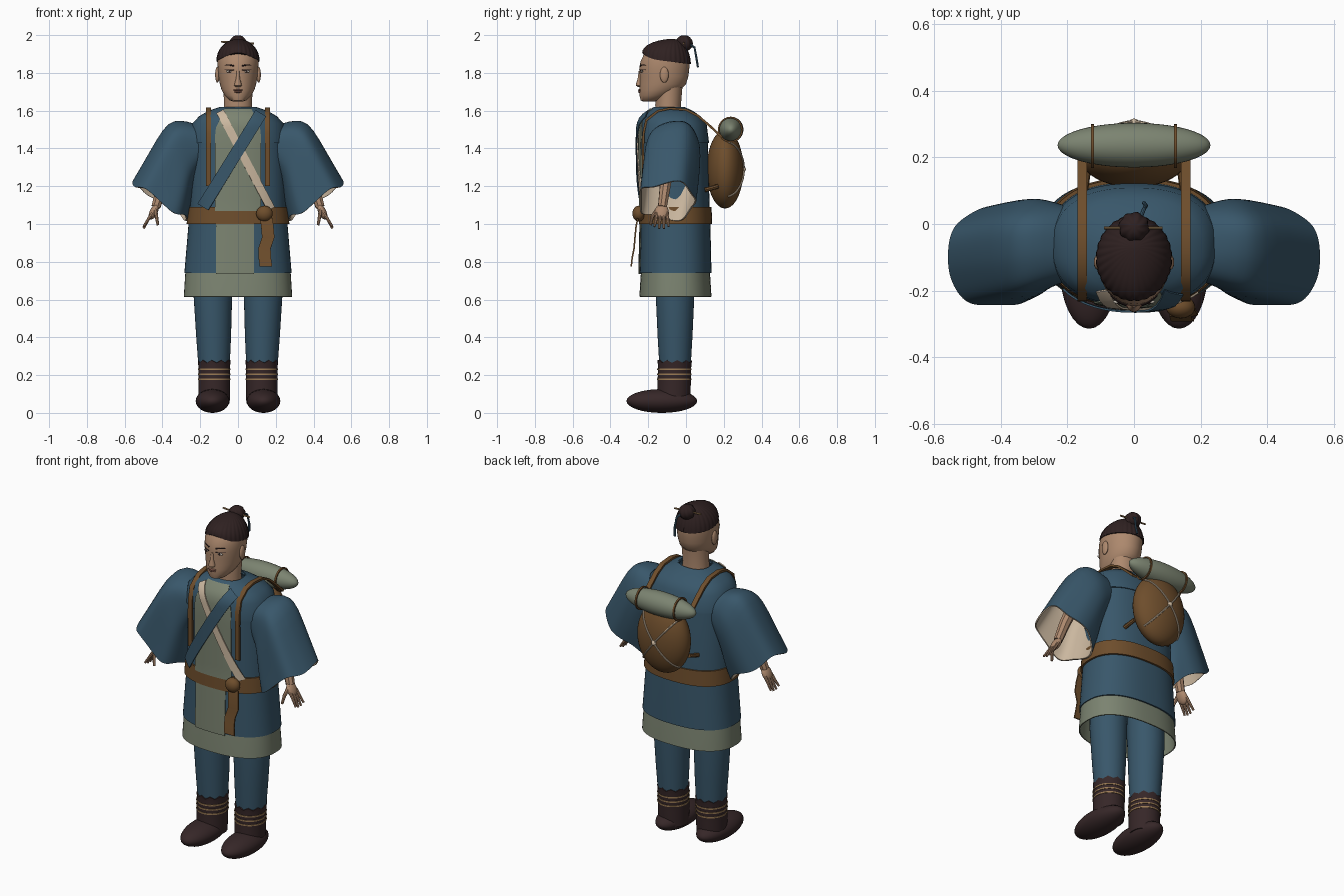
import bpy, bmesh
from math import sin, cos, pi, copysign
from mathutils import Vector

cube = bpy.data.objects.get("Cube")
if cube:
    bpy.data.objects.remove(cube, do_unlink=True)


def material(name, *rgb):
    m = bpy.data.materials.new(name)
    m.use_nodes = True
    m.diffuse_color = (*rgb, 1)
    m.node_tree.nodes["Principled BSDF"].inputs["Base Color"].default_value = (*rgb, 1)
    return m


blue = material("blue cloth", .04, .095, .145)
sage = material("sage cloth", .2, .23, .165)
brown = material("brown leather", .155, .075, .025)
skin = material("skin", .42, .25, .155)
cream = material("cream lining", .6, .48, .35)
hair = material("dark hair", .028, .015, .015)
boot = material("dark boot leather", .037, .02, .021)
tan = material("tan cord", .33, .2, .09)
lip = material("lips", .27, .12, .085)
white = material("eye white", .6, .55, .48)


def finish(ob, name, mats):
    ob.name = name
    for m in mats:
        ob.data.materials.append(m)
    bpy.ops.object.select_all(action='DESELECT')
    ob.select_set(True)
    bpy.context.view_layer.objects.active = ob
    for mod in list(ob.modifiers):
        bpy.ops.object.modifier_apply(modifier=mod.name)
    bpy.ops.object.shade_smooth_by_angle(angle=.75)
    return ob


def surface(name, rows, *mats, closed=True, caps=False, thick=0, smooth=0, offset=-1):
    """Skin a list of point rows, optionally capped, smoothed and thickened."""
    bm = bmesh.new()
    vs = [[bm.verts.new(p) for p in row] for row in rows]
    n = len(vs[0])
    for a, b in zip(vs, vs[1:]):
        for i in range(n if closed else n - 1):
            j = (i + 1) % n
            bm.faces.new((a[i], a[j], b[j], b[i]))
    if caps:
        bm.faces.new(vs[0])
        bm.faces.new(vs[-1])
    bmesh.ops.recalc_face_normals(bm, faces=bm.faces[:])
    me = bpy.data.meshes.new(name)
    bm.to_mesh(me)
    bm.free()
    ob = bpy.data.objects.new(name, me)
    bpy.context.collection.objects.link(ob)
    if smooth:
        ob.modifiers.new("smooth", 'SUBSURF').levels = smooth
    if thick:
        mod = ob.modifiers.new("thickness", 'SOLIDIFY')
        mod.thickness, mod.offset = thick, offset
        mod.material_offset = mod.material_offset_rim = len(mats) - 1
    return finish(ob, name, mats)


def unit(t, p):
    c, s = cos(t), sin(t)
    return copysign(abs(c) ** (2 / p), c), copysign(abs(s) ** (2 / p), s)


def ring(z, cx, cy, rx, ry, p=2, n=40, wave=0):
    pts = []
    for i in range(n):
        t = 2 * pi * i / n
        c, s = unit(t, p)
        pts.append((cx + rx * c, cy + ry * s, z + wave * sin(10 * t)))
    return pts


def ball(name, loc, size, mat, seg=24):
    bpy.ops.mesh.primitive_uv_sphere_add(segments=seg, ring_count=seg // 2, radius=1, location=loc)
    ob = bpy.context.object
    ob.scale = size
    return finish(ob, name, [mat])


def tube(name, pts, r, mat, tip=1):
    cu = bpy.data.curves.new(name, 'CURVE')
    cu.dimensions, cu.bevel_depth, cu.bevel_resolution, cu.use_fill_caps = '3D', r, 2, True
    sp = cu.splines.new('POLY')
    sp.points.add(len(pts) - 1)
    for i, (pt, p) in enumerate(zip(sp.points, pts)):
        pt.co = (*p, 1)
        pt.radius = 1 + (tip - 1) * i / (len(pts) - 1)
    ob = bpy.data.objects.new(name, cu)
    bpy.context.collection.objects.link(ob)
    bpy.ops.object.select_all(action='DESELECT')
    ob.select_set(True)
    bpy.context.view_layer.objects.active = ob
    bpy.ops.object.convert(target='MESH')
    return finish(bpy.context.object, name, [mat])


def lerp(table, z):
    for a, b in zip(table, table[1:]):
        if z <= b[0]:
            k = max(0, (z - a[0]) / (b[0] - a[0]))
            return [u + (v - u) * k for u, v in zip(a[1:], b[1:])]
    return table[-1][1:]


def front(table, x, z, p):
    cy, rx, ry = lerp(table, z)
    return cy - ry * (1 - min(.98, abs(x / rx)) ** p) ** (1 / p)


# Robe profile: height, centre y, half width, half depth
P = 2.4
BODY = [(.74, -.055, .284, .19), (1, -.055, .262, .184), (1.09, -.055, .255, .18),
        (1.43, -.062, .25, .178), (1.53, -.067, .238, .17), (1.57, -.075, .2, .147),
        (1.6, -.083, .15, .112), (1.62, -.09, .088, .074)]


def body_ring(z, grow=0):
    cy, rx, ry = lerp(BODY, z)
    return ring(z, 0, cy, rx + grow, ry + grow, P, 56)


surface("robe", [body_ring(b[0]) for b in BODY], blue, thick=.008)
surface("shoulder_yoke", [body_ring(b[0], .006) for b in BODY[3:]], blue, thick=.005)
surface("underskirt", [ring(z, 0, -.056, r, r - .096, P, 56)
                       for z, r in ((.615, .287), (.74, .279), (.98, .255))], sage, thick=.006)
surface("belt", [body_ring(z, .01) for z in (1, 1.09)], brown, thick=.012)


# Sage panels in the robe opening
def panel(name, edges, off):
    rows = []
    for i in range(17):
        z = edges[0][0] + (edges[-1][0] - edges[0][0]) * i / 16
        lo, hi = lerp(edges, z)
        xs = [lo + (hi - lo) * k / 12 for k in range(13)]
        rows.append([(x, front(BODY, x, z, P) - off, z) for x in xs])
    surface(name, rows, sage, closed=False, thick=.005, offset=0)


panel("skirt_panel", [(.735, -.115, .085), (1.01, -.115, .085)], .005)
panel("chest_panel", [(1.07, -.12, .12), (1.5, -.12, .12), (1.61, -.07, .07)], .011)


# Strips that follow the chest
def strip(name, a, b, width, off, mat):
    a, b = Vector(a), Vector(b)
    side = (b - a).orthogonal().normalized() * width / 2
    rows = []
    for i in range(25):
        c = a.lerp(b, i / 24)
        pts = [c + side * k for k in (-1, -.5, 0, .5, 1)]
        rows.append([(p.x, front(BODY, p.x, p.y, P) - off, p.y) for p in pts])
    surface(name, rows, mat, closed=False, thick=.006, offset=0)


strip("cream_lapel", (-.095, 1.595), (.175, 1.08), .042, .017, cream)
strip("blue_lapel", (.12, 1.585), (-.185, 1.09), .065, .024, blue)

# Belt knot and hanging sash
ball("belt_knot", (.14, -.25, 1.055), (.044, .034, .042), brown)
sash = [(.15, -.255, 1.03), (.155, -.264, .99), (.16, -.27, .93), (.14, -.275, .87),
        (.142, -.285, .82), (.148, -.29, .775)]
surface("belt_sash", [[(x + k, y, z) for k in (-.033, .033)] for x, y, z in sash],
        brown, closed=False, thick=.008, offset=0)

# Head and neck: height, front y, back y, half width
SHAPE = [(1.648, -.225, -.17, .025), (1.655, -.24, -.13, .045), (1.68, -.246, -.08, .07),
         (1.71, -.246, -.03, .087), (1.74, -.246, 0, .096), (1.78, -.245, .012, .103),
         (1.82, -.247, .017, .107), (1.86, -.241, .021, .109), (1.9, -.222, .014, .105),
         (1.94, -.19, -.015, .08), (1.96, -.165, -.04, .055)]
HEAD = [(z, (f + b) / 2, w, (b - f) / 2) for z, f, b, w in SHAPE]
surface("head", [ring(z, 0, c, w, d) for z, c, w, d in HEAD], skin, caps=True)
surface("neck", [ring(z, 0, c, w, .068) for z, c, w in
                 ((1.57, -.09, .08), (1.63, -.095, .074), (1.75, -.085, .078))], skin, caps=True)
surface("nose", [ring(z, 0, y, w, d, n=16) for z, y, w, d in
                 ((1.725, -.243, .012, .01), (1.732, -.246, .02, .019), (1.745, -.245, .018, .019),
                  (1.77, -.243, .01, .013), (1.81, -.243, .008, .007))], skin, caps=True)
ball("upper_lip", (0, -.244, 1.709), (.026, .011, .005), lip, 16)
ball("lower_lip", (0, -.243, 1.7), (.022, .011, .006), lip, 16)
for s, side in ((1, "left"), (-1, "right")):
    ball(side + "_ear", (s * .109, -.115, 1.79), (.012, .023, .042), skin)
    y = front(HEAD, .045, 1.808, 2)
    ball(side + "_eye", (s * .045, y, 1.808), (.018, .006, .007), white, 16)
    ball(side + "_iris", (s * .045, y - .003, 1.808), (.007, .005, .007), hair, 12)
    for part, z, r, rise in (("eyelid", 1.816, .003, 0), ("eyebrow", 1.836, .004, .006)):
        pts = [(s * x, front(HEAD, x, z, 2) - .001, z + rise * sin((x - .02) * 50))
               for x in (.022, .035, .048, .06, .07)]
        tube(side + "_" + part, pts, r, hair, .5)

# Braided hair cap with ridges that meet at the crown
rows = []
for i in range(10):
    t = pi / 2 * i / 9.1
    row = []
    for j in range(144):
        a = 2 * pi * j / 144
        base = 1.862 + .016 * -sin(a) + .028 * max(0, -sin(a)) ** 4
        r = cos(t) * (1 + .03 * abs(sin(14 * a)))
        row.append((.112 * r * cos(a), -.103 + .126 * r * sin(a) + .03 * sin(t) ** 3,
                    base + (1.98 - base) * sin(t)))
    rows.append(row)
surface("hair", rows, hair, caps=True)
rows = []
for i in range(1, 12):
    t = pi * i / 12
    rows.append([(.045 * sin(t) * k * cos(a), -.01 + .045 * sin(t) * k * sin(a), 1.957 - .043 * cos(t))
                 for a in [2 * pi * j / 64 for j in range(64)]
                 for k in [1 + .05 * sin(8 * a + 2 * t)]])
surface("hair_bun", rows, hair, caps=True)
tube("hair_pin", [(-.09, -.012, 1.965), (.085, -.012, 1.955)], .005, tan)
tube("hair_ribbon", [(.02, .02, 1.95), (.03, .045, 1.935), (.036, .055, 1.88), (.03, .063, 1.83)], .006, blue)

# Sleeves: outer x and z, inner x and z, centre y, half depth
SLEEVE = [(.2, 1.52, .18, 1.32, -.06, .11), (.27, 1.545, .21, 1.27, -.06, .125),
          (.34, 1.55, .23, 1.22, -.065, .14), (.395, 1.51, .24, 1.17, -.075, .148),
          (.47, 1.375, .25, 1.1, -.085, .15), (.56, 1.22, .268, 1.025, -.1, .15)]
for s, side in ((1, "left"), (-1, "right")):
    rows = []
    for k, (ox, oz, ix, iz, cy, d) in enumerate(SLEEVE):
        row = []
        for j in range(40):
            a = 2 * pi * j / 40
            c, q = unit(a, 2.4)
            w = 1 + .008 * k * sin(5 * a)
            row.append((s * ((ox + ix) / 2 + (ox - ix) / 2 * c), cy + d * q * w,
                        (oz + iz) / 2 + (oz - iz) / 2 * c + .003 * k * sin(4 * a)))
        rows.append(row)
    surface(side + "_sleeve", rows, blue, cream, thick=.008, smooth=1)

    # Forearm and hand
    tube(side + "_forearm", [(s * .34, -.09, 1.35), (s * .4, -.11, 1.2), (s * .435, -.125, 1.09)], .036, skin, .7)
    palm = ball(side + "_palm", (s * .446, -.128, 1.065), (.021, .036, .045), skin)
    palm.rotation_euler.y = -s * .45
    for i in range(4):
        y = -.1 - .018 * i
        tube(side + "_finger_%d" % (i + 1), [(s * .452, y, 1.06), (s * .478, y - .003 * i + .004, 1.02),
             (s * .5, y - .007 * i + .008, .976 + .01 * (i in (0, 3)))], .01, skin, .6)
    tube(side + "_thumb", [(s * .44, -.145, 1.085), (s * .432, -.178, 1.04), (s * .424, -.188, .995)], .012, skin, .6)

    # Trousers and boots
    surface(side + "_trouser_leg", [ring(z, s * x, -.058, r, r) for z, x, r in
            ((.2, .126, .08), (.4, .129, .092), (.62, .133, .102), (.98, .125, .105))], blue, caps=True)
    surface(side + "_boot_shaft", [ring(z, s * .126, y, r, r + .004, wave=w) for z, y, r, w in
            ((.05, -.065, .082, 0), (.14, -.063, .084, 0), (.25, -.06, .084, 0), (.272, -.06, .087, .007))],
            boot, thick=.006)
    for i in range(3):
        z = .178 + .026 * i
        surface(side + "_boot_cord_%d" % (i + 1), [ring(z + k, s * .126, -.0615, .087, .091)
                for k in (-.004, .004)], tan, thick=.006)
    ball(side + "_foot", (s * .135, -.128, .063), (.089, .187, .063), boot, 32)

    # Pack strap over the shoulder
    path = [(front(BODY, .155, 1.2 + .07 * i, P) - .014, 1.2 + .07 * i) for i in range(6)]
    path += [(-.15, 1.598), (-.085, 1.612), (0, 1.605), (.06, 1.575), (.12, 1.525), (.19, 1.46)]
    surface(side + "_pack_strap", [[(s * (.156 + k), y, z) for k in (-.014, .014)] for y, z in path],
            brown, closed=False, thick=.012, offset=0)
    tube(side + "_pack_side_strap", [(s * .15, .1, 1.18), (s * .14, .17, 1.2)], .012, brown)

    # Bedroll ties
    surface(side + "_bedroll_tie", [[(s * (.125 + k), .235 + .062 * cos(a), 1.5 + .064 * sin(a))
            for a in [2 * pi * j / 24 for j in range(24)]] for k in (-.005, .005)], brown, thick=.008, offset=0)

# Pack, bedroll and crossed cords
ball("pack", (0, .207, 1.29), (.165, .097, .208), brown, 40)
ball("bedroll", (0, .237, 1.5), (.23, .067, .068), sage, 40)
for s in (1, -1):
    pts = []
    for i in range(-8, 9):
        a = i * pi / 18
        pts.append((.166 * s * sin(a) * .72, .207 + .1 * cos(a), 1.29 + .21 * sin(a) * .7))
    tube("pack_cord_" + ("a" if s > 0 else "b"), pts, .005, cream)
ball("cord_bead", (0, .305, 1.29), (.015, .012, .015), cream, 16)
